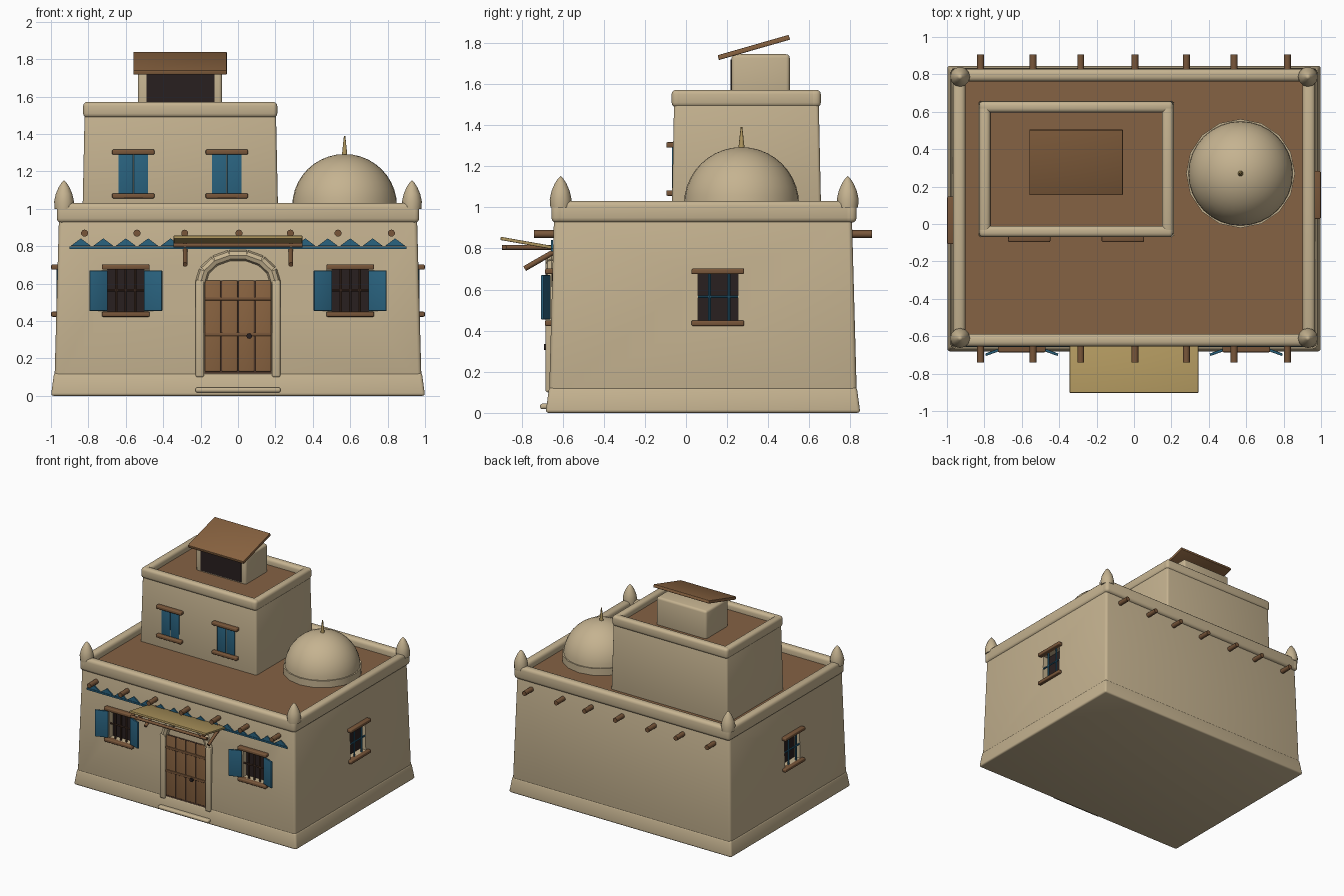
import bpy, bmesh, math
from mathutils import Matrix, Vector

cube = bpy.data.objects.get("Cube")
if cube:
    bpy.data.objects.remove(cube, do_unlink=True)


def material(name, rgb):
    m = bpy.data.materials.new(name)
    m.use_nodes = True
    m.diffuse_color = (*rgb, 1)
    m.node_tree.nodes["Principled BSDF"].inputs["Base Color"].default_value = (*rgb, 1)
    return m


plaster = material("plaster", (0.56, 0.45, 0.28))
clay = material("roof clay", (0.235, 0.122, 0.057))
wood = material("beam wood", (0.19, 0.094, 0.042))
plank_wood = material("plank wood", (0.25, 0.125, 0.052))
dark_wood = material("dark wood", (0.07, 0.035, 0.022))
blue = material("blue paint", (0.023, 0.125, 0.215))
shadow = material("dark interior", (0.022, 0.014, 0.014))
straw = material("straw", (0.42, 0.30, 0.11))
I = Matrix()
made = []


def finish(name, bm, mat, M=I):
    bmesh.ops.recalc_face_normals(bm, faces=bm.faces)
    mesh = bpy.data.meshes.new(name)
    bm.transform(M)
    bm.to_mesh(mesh)
    bm.free()
    mesh.materials.append(mat)
    ob = bpy.data.objects.new(name, mesh)
    bpy.context.collection.objects.link(ob)
    made.append(ob)
    return ob


def box(name, xs, ys, zs, mat, bevel=0, taper=0, M=I):
    """Box given by its extents; taper pulls the top in on every side."""
    bm = bmesh.new()
    bmesh.ops.create_cube(bm, size=1)
    for v in bm.verts:
        i, j, k = (int(c > 0) for c in v.co)
        v.co = (xs[i] + k * taper * (1 - 2 * i), ys[j] + k * taper * (1 - 2 * j), zs[k])
    if bevel:
        bmesh.ops.bevel(bm, geom=bm.edges[:], offset=bevel, segments=3,
                        profile=0.5, affect='EDGES')
    return finish(name, bm, mat, M)


def rod(name, a, b, r, mat, M=I, sides=10, r2=None):
    a, b = Vector(a), Vector(b)
    bm = bmesh.new()
    bmesh.ops.create_cone(bm, cap_ends=True, segments=sides, radius1=r,
                          radius2=r if r2 is None else r2, depth=(b - a).length)
    turn = (b - a).to_track_quat('Z', 'Y').to_matrix().to_4x4()
    return finish(name, bm, mat, M @ Matrix.Translation((a + b) / 2) @ turn)


def lathe(name, profile, at, mat, sides=16):
    bm = bmesh.new()
    vs = [bm.verts.new((r, 0, z)) for r, z in profile]
    es = [bm.edges.new(p) for p in zip(vs, vs[1:])]
    bmesh.ops.spin(bm, geom=vs + es, cent=(0, 0, 0), axis=(0, 0, 1),
                   angle=math.tau, steps=sides, use_duplicate=False)
    bmesh.ops.remove_doubles(bm, verts=bm.verts, dist=0.0005)
    return finish(name, bm, mat, Matrix.Translation(at))


def parapet(name, xs, ys, zs, w):
    """Four rounded rails around a roof."""
    b = w * 0.36
    for side, y in (("front", ys[0]), ("back", ys[1] - w)):
        box(f"{name}_{side}", xs, (y, y + w), zs, plaster, b)
    for side, x in (("right", xs[0]), ("left", xs[1] - w)):
        box(f"{name}_{side}", (x, x + w), ys, zs, plaster, b)


# Main block with plinth, clay roof and parapet
box("plinth", (-1, 1), (-0.683, 0.848), (0, 0.125), plaster, 0.015, 0.017)
body = box("main_walls", (-0.982, 0.982), (-0.667, 0.832), (0.05, 0.96), plaster, 0.02, 0.025)
box("main_roof", (-0.92, 0.92), (-0.6, 0.78), (0.95, 0.975), clay)
parapet("main_parapet", (-0.969, 0.969), (-0.655, 0.83), (0.925, 1.032), 0.068)
for x in (-0.93, 0.93):
    for y in (-0.61, 0.787):
        lathe("corner_finial", [(0, 1.0), (0.05, 1.0), (0.053, 1.04), (0.044, 1.08),
                                (0.029, 1.115), (0.013, 1.14), (0, 1.152)],
              (x, y, 0), plaster, 12)

# Upper block
box("upper_walls", (-0.832, 0.215), (-0.07, 0.658), (0.95, 1.51), plaster, 0.015, 0.012)
box("upper_roof", (-0.79, 0.17), (-0.03, 0.62), (1.5, 1.522), clay)
parapet("upper_parapet", (-0.828, 0.21), (-0.07, 0.656), (1.488, 1.572), 0.06)

# Roof hatch with sloping lid
box("hatch_walls", (-0.535, -0.085), (0.222, 0.505), (1.49, 1.745), plaster, 0.018)
box("hatch_opening", (-0.49, -0.125), (0.217, 0.225), (1.53, 1.72), shadow)
box("hatch_lid", (-0.56, -0.06), (-0.18, 0.18), (-0.012, 0.012), plank_wood, 0.004,
    M=Matrix.Translation((0, 0.33, 1.778)) @ Matrix.Rotation(math.radians(16), 4, 'X'))

# Dome on its drum, with spike
dome_at = (0.57, 0.27, 0)
lathe("dome_drum", [(0, 0.96), (0.291, 0.96), (0.291, 1.03), (0, 1.03)], dome_at, plaster)
arc = [math.pi / 2 * i / 10 for i in range(11)]
lathe("dome", [(0.28 * math.cos(a), 1.015 + 0.278 * math.sin(a)) for a in arc],
      dome_at, plaster, 32)
rod("dome_spike", (0.57, 0.27, 1.28), (0.57, 0.27, 1.39), 0.016, straw, r2=0.004)

# Windows: local frame has the wall at y = 0 facing -y
openings = []


def sill_and_lintel(M, half, z0, z1):
    for part, z in (("sill", z0 - 0.027), ("lintel", z1)):
        box("window_" + part, (-half, half), (-0.03, 0.02), (z, z + 0.027), wood, 0.007, M=M)


def window(M, bar_mat, bar_y, uprights):
    z0, z1, w = 0.45, 0.675, 0.097
    openings.append(box("opening_cutter", (-w, w), (-0.1, 0.055), (z0, z1), plaster, M=M))
    box("window_dark", (-w, w), (0.047, 0.056), (z0, z1), shadow, M=M)
    for x in uprights:
        rod("window_bar", (x, bar_y, z0), (x, bar_y, z1), 0.007, bar_mat, M, 8)
    rod("window_crossbar", (-w, bar_y, 0.565), (w, bar_y, 0.565), 0.006, bar_mat, M, 8)
    sill_and_lintel(M, 0.128, z0, z1)


for s in (-1, 1):
    front = Matrix.Translation((s * 0.6, -0.656, 0))
    window(front, dark_wood, 0.012, (-0.05, 0, 0.05))
    # Open shutters, hinged at the opening
    for d in (-1, 1):
        hinge = front @ Matrix.Translation((d * 0.1, -0.008, 0)) @ Matrix.Rotation(-d * 0.35, 4, 'Z')
        xs = sorted((0, d * 0.1))
        box("shutter", xs, (-0.008, 0.006), (0.455, 0.67), blue, 0.003, M=hinge)
for s, y in ((1, 0.155), (-1, 0.02)):
    side = Matrix.Translation((s * 0.969, y, 0)) @ Matrix.Rotation(s * math.pi / 2, 4, 'Z')
    window(side, blue, 0.006, (-0.04, 0.055))

# Closed shutters upstairs, nearly flush with the wall
for x in (-0.56, -0.06):
    M = Matrix.Translation((x, -0.066, 0))
    for xs in ((-0.079, -0.002), (0.002, 0.079)):
        box("upper_shutter", xs, (-0.003, 0.02), (1.08, 1.295), blue, 0.002, M=M)
    sill_and_lintel(M, 0.113, 1.083, 1.29)

# Cut the window recesses into the walls
for cutter in openings:
    mod = body.modifiers.new("recess", 'BOOLEAN')
    mod.object, mod.solver = cutter, 'EXACT'
    bpy.context.view_layer.objects.active = body
    bpy.ops.object.modifier_apply(modifier=mod.name)
    made.remove(cutter)
    bpy.data.objects.remove(cutter, do_unlink=True)

# Door of planks with straps and knob
for i in range(4):
    x = -0.18 + 0.09 * i
    box("door_plank", (x + 0.003, x + 0.087), (-0.67, -0.64), (0.13, 0.617), plank_wood, 0.006)
box("door_backing", (-0.18, 0.18), (-0.666, -0.64), (0.12, 0.617), dark_wood)
for z in (0.33, 0.52):
    box("door_strap", (-0.178, 0.178), (-0.676, -0.66), (z - 0.01, z + 0.01), wood, 0.004)
rod("door_knob", (0.06, -0.67, 0.32), (0.06, -0.69, 0.32), 0.015, shadow)
box("door_step", (-0.228, 0.228), (-0.71, -0.65), (0.018, 0.045), plaster, 0.011)

# Door surround: posts and segmented arch
for s in (-1, 1):
    xs = sorted((s * 0.182, s * 0.226))
    box("door_post", xs, (-0.683, -0.63), (0.1, 0.62), plaster, 0.01)
ring = [(-0.2 * math.cos(math.pi * i / 7), -0.654, 0.605 + 0.15 * math.sin(math.pi * i / 7))
        for i in range(8)]
for a, b in zip(ring, ring[1:]):
    rod("arch_segment", a, b, 0.029, plaster, sides=8)

# Roof beam ends, front and back
for x in (-0.82, -0.54, -0.285, 0.005, 0.28, 0.535, 0.82):
    rod("beam_end_front", (x, -0.60, 0.87), (x, -0.74, 0.87), 0.019, wood)
    rod("beam_end_back", (x, 0.78, 0.87), (x, 0.905, 0.87), 0.019, wood)

# Painted frieze
box("frieze_stripe", (-0.9, 0.9), (-0.657, -0.648), (0.786, 0.799), blue)
bm = bmesh.new()
for i in range(15):
    x = -0.84 + 0.12 * i
    tri = bm.faces.new([bm.verts.new((x + dx, -0.656, z))
                        for dx, z in ((-0.055, 0.801), (0.055, 0.801), (0, 0.842))])
    out = bmesh.ops.extrude_face_region(bm, geom=[tri])["geom"]
    bmesh.ops.translate(bm, vec=(0, 0.009, 0),
                        verts=[g for g in out if isinstance(g, bmesh.types.BMVert)])
finish("frieze_triangles", bm, blue)

# Straw awning with rail, arms and braces
box("awning_mat", (-0.344, 0.344), (-0.132, 0.132), (-0.008, 0.008), straw, 0.003,
    M=Matrix.Translation((0, -0.772, 0.826)) @ Matrix.Rotation(math.radians(-10), 4, 'X'))
rod("awning_rail", (-0.344, -0.885, 0.806), (0.344, -0.885, 0.806), 0.012, wood)
for x in (-0.283, 0.283):
    rod("awning_arm", (x, -0.64, 0.805), (x, -0.895, 0.805), 0.012, wood)
    rod("awning_brace", (x, -0.64, 0.785), (x, -0.785, 0.702), 0.013, wood)

# Smooth rounded parts, keep corners sharp
bpy.ops.object.select_all(action='DESELECT')
for ob in made:
    ob.select_set(True)
bpy.context.view_layer.objects.active = body
bpy.ops.object.shade_smooth_by_angle(angle=math.radians(40))
